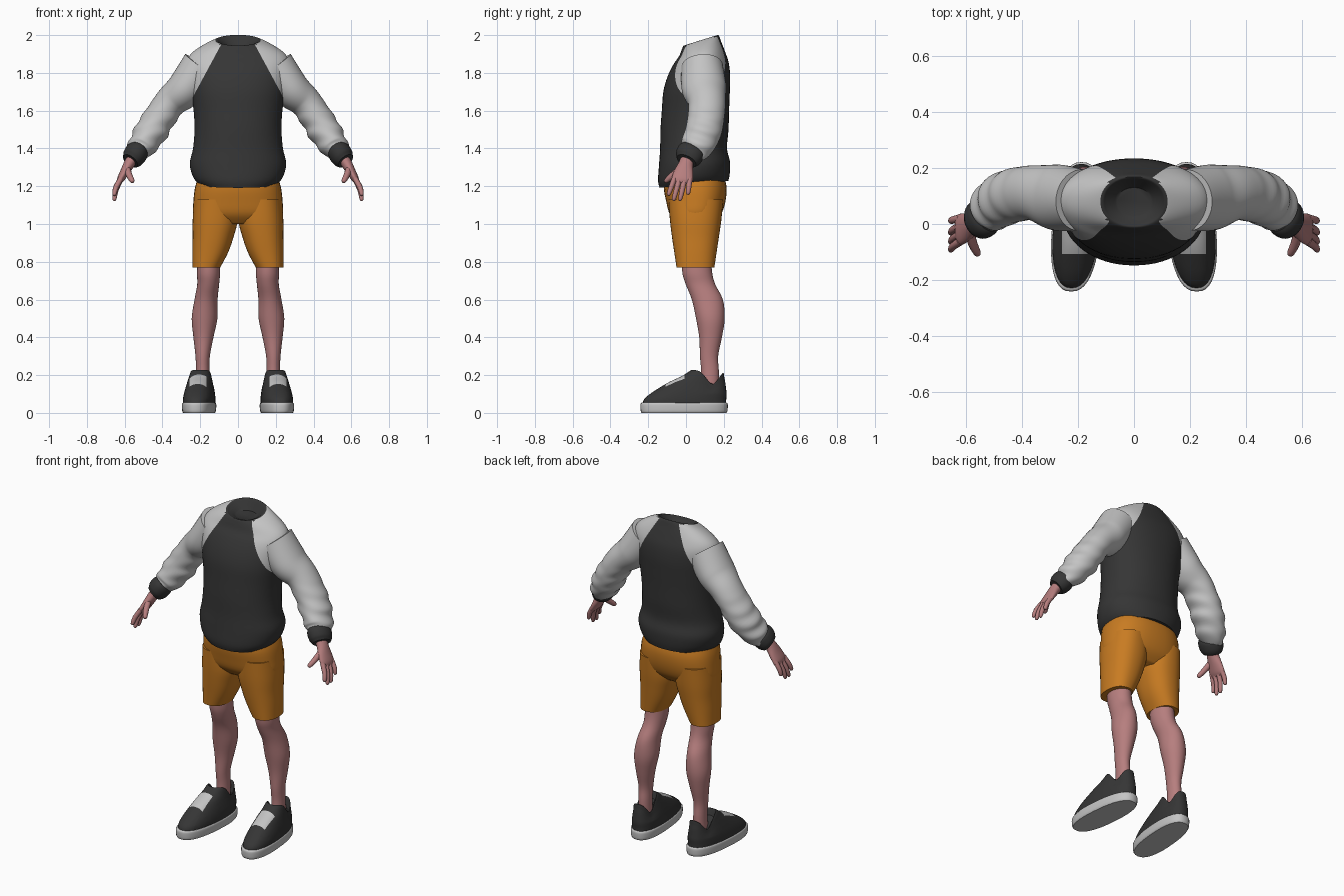
import bpy, bmesh, math
from mathutils import Vector

cube = bpy.data.objects.get("Cube")
if cube:
    bpy.data.objects.remove(cube, do_unlink=True)


def material(name, color):
    mat = bpy.data.materials.new(name)
    mat.use_nodes = True
    mat.diffuse_color = (*color, 1)
    mat.node_tree.nodes["Principled BSDF"].inputs["Base Color"].default_value = (*color, 1)
    return mat


DARK = material("charcoal", (.036, .036, .036))
LIGHT = material("light grey", (.55, .55, .55))
ORANGE = material("orange", (.58, .2, .016))
SKIN = material("skin", (.47, .21, .21))


def spline(rings, steps):
    """Smooth interpolation between ring descriptions."""
    out = []
    last = len(rings) - 1
    for i in range(last):
        a, b = rings[max(i - 1, 0)], rings[i]
        c, d = rings[i + 1], rings[min(i + 2, last)]
        for k in range(steps):
            t = k / steps
            out.append([q + t * (r - p) / 2 + t * t * (p - 2.5 * q + 2 * r - s / 2)
                        + t ** 3 * (1.5 * (q - r) + (s - p) / 2)
                        for p, q, r, s in zip(a, b, c, d)])
    out.append(list(rings[last]))
    return out


def loft(name, rings, mats, follow=False, steps=4, sides=40, power=2.0,
         warp=None, cuts=(), rule=None, mirror=True):
    """Skin rings (x, y, z, x radius, y radius, tilt) into one closed part."""
    rings = spline([tuple(r) + (0,) * (6 - len(r)) for r in rings], steps)
    centers = [Vector(r[:3]) for r in rings]
    bm = bmesh.new()
    loops = []
    for i, ring in enumerate(rings):
        rx, ry, tilt = ring[3:]
        n = Vector((0, 0, 1))
        if follow:
            n = (centers[min(i + 1, len(rings) - 1)] - centers[max(i - 1, 0)]).normalized()
        u = (Vector((0, 1, 0)) - n * n.y).normalized()
        v = u.cross(n)
        loop = []
        for k in range(sides):
            ang = math.tau * k / sides
            c, s = math.cos(ang), math.sin(ang)
            c = math.copysign(abs(c) ** (2 / power), c) * rx
            s = math.copysign(abs(s) ** (2 / power), s) * ry
            p = centers[i] + v * c + u * s + Vector((0, 0, tilt * s))
            loop.append(bm.verts.new(warp(p) if warp else p))
        loops.append(loop)
    for a, b in zip(loops, loops[1:]):
        for k in range(sides):
            j = (k + 1) % sides
            bm.faces.new((a[k], a[j], b[j], b[k]))
    bm.faces.new(loops[0])
    bm.faces.new(loops[-1])
    bmesh.ops.recalc_face_normals(bm, faces=bm.faces)
    for co, no in cuts:
        bmesh.ops.bisect_plane(bm, geom=bm.verts[:] + bm.edges[:] + bm.faces[:],
                               plane_co=co, plane_no=no)
    if rule:
        bm.normal_update()
        for f in bm.faces:
            f.material_index = int(rule(f.calc_center_median(), f.normal))
    mesh = bpy.data.meshes.new(name)
    bm.to_mesh(mesh)
    bm.free()
    for m in mats:
        mesh.materials.append(m)
    obj = bpy.data.objects.new(name, mesh)
    bpy.context.collection.objects.link(obj)
    bpy.ops.object.select_all(action='DESELECT')
    obj.select_set(True)
    bpy.context.view_layer.objects.active = obj
    bpy.ops.object.shade_smooth_by_angle(angle=math.radians(45))
    if mirror:
        obj.modifiers.new("Mirror", 'MIRROR')
    return obj


# Sweater body, with slanted shoulder seams and a hollow collar
SLOPE, SEAM = .54, 1.142


def is_shoulder(c, n):
    in_collar = (c.x / .125) ** 2 + ((c.y - .08) / .1) ** 2 < 1
    return abs(c.x) + SLOPE * c.z > SEAM and not in_collar


loft("sweater_body", [
    (0, .042, 1.21, .205, .182, .1), (0, .042, 1.25, .238, .19, .1),
    (0, .045, 1.32, .255, .188, .05), (0, .04, 1.4, .238, .177),
    (0, .045, 1.5, .23, .18), (0, .05, 1.6, .235, .178),
    (0, .056, 1.7, .25, .176), (0, .068, 1.78, .262, .166),
    (0, .08, 1.85, .272, .146, .03), (0, .085, 1.9, .25, .122, .1),
    (0, .082, 1.945, .185, .104, .2), (0, .08, 1.972, .12, .092, .3),
    (0, .08, 1.965, .1, .078, .3), (0, .08, 1.935, .06, .05, .1)],
    [DARK, LIGHT], sides=64, power=2.15, mirror=False, rule=is_shoulder,
    cuts=[((side * SEAM, 0, 0), (side, 0, SLOPE)) for side in (1, -1)])


# Sleeves with soft folds towards the cuff
def folds(p):
    fade = min(max((1.66 - p.z) / .15, 0), 1)
    p.x += .006 * fade * math.sin(p.z * 75 + p.y * 22)
    return p


loft("sleeve", [
    (.19, .085, 1.835, .11, .11), (.275, .095, 1.72, .1, .118),
    (.35, .11, 1.652, .086, .1), (.402, .108, 1.583, .083, .097),
    (.46, .092, 1.49, .086, .096), (.513, .055, 1.41, .071, .087),
    (.537, .027, 1.378, .052, .066)],
    [LIGHT], follow=True, steps=8, warp=folds)
loft("cuff", [
    (.527, .034, 1.392, .054, .068), (.537, .025, 1.378, .062, .075),
    (.556, .012, 1.35, .059, .07), (.57, .002, 1.333, .046, .056)],
    [DARK], follow=True)

# Hands
loft("palm", [
    (.55, .015, 1.36, .03, .038), (.575, 0, 1.32, .029, .038),
    (.6, -.012, 1.275, .024, .051), (.622, -.02, 1.235, .019, .056),
    (.63, -.022, 1.215, .01, .046)], [SKIN], follow=True, sides=24)


def finger(name, base, tip, radius, bend):
    base, tip = Vector(base), Vector(tip)
    rings = []
    for t, scale in ((0, 1), (.5, .95), (.85, .8), (.97, .55), (1, .15)):
        p = base.lerp(tip, t) + Vector((bend * math.sin(t * math.pi), 0, 0))
        rings.append((*p, radius * scale, radius * scale))
    loft(name, rings, [SKIN], follow=True, steps=2, sides=12)


for label, y, reach, drop in (("index", -.062, -.095, 1.15), ("middle", -.035, -.067, 1.122),
                              ("ring", -.007, -.033, 1.122), ("little", .02, .01, 1.155)):
    finger(label + "_finger", (.62, y, 1.24), (.655, reach, drop), .0145, .008)
finger("thumb", (.588, -.03, 1.295), (.556, -.112, 1.222), .0175, .004)

# Shorts
loft("shorts_hips", [
    (0, .045, 1.27, .2, .15), (0, .048, 1.2, .226, .166),
    (0, .052, 1.12, .236, .157), (0, .05, 1.05, .236, .135),
    (0, .05, 1.0, .2, .09)], [ORANGE], power=2.4, mirror=False)
loft("shorts_leg", [
    (.12, .052, 1.13, .112, .145), (.121, .051, 1.02, .119, .136),
    (.132, .05, .93, .108, .124), (.147, .05, .85, .095, .112),
    (.168, .05, .77, .074, .1)], [ORANGE], power=2.3)

# Legs
loft("leg", [
    (.155, .055, .82, .058, .078), (.156, .06, .74, .061, .079),
    (.158, .077, .68, .058, .078), (.169, .113, .6, .061, .082),
    (.177, .129, .5, .068, .076), (.183, .13, .4, .053, .06),
    (.187, .122, .3, .038, .048), (.187, .127, .22, .036, .047),
    (.188, .125, .12, .038, .048)], [SKIN])


# Shoes, turned slightly outwards, with a dipped ankle opening and lace panel
def shape_shoe(p):
    p.x -= .08 * p.y
    rise = min(max((p.z - .1) / .12, 0), 1)
    p.z -= .075 * rise * math.exp(-((p.y - .14) / .045) ** 2)
    return p


def is_lace(c, n):
    return abs(c.x - .212) < .045 and -.108 < c.y < -.008 and n.z > .2


loft("shoe_upper", [
    (.205, -.009, .04, .082, .222), (.205, -.005, .07, .083, .218),
    (.205, .012, .1, .08, .203), (.205, .033, .13, .074, .179),
    (.205, .061, .165, .066, .147), (.205, .091, .195, .06, .112),
    (.205, .112, .225, .055, .087), (.205, .112, .222, .049, .078),
    (.205, .112, .19, .042, .065)],
    [DARK, LIGHT], power=2.35, warp=shape_shoe, rule=is_lace,
    cuts=[((.167, 0, 0), (1, 0, 0)), ((.257, 0, 0), (1, 0, 0)),
          ((0, -.108, 0), (0, 1, 0)), ((0, -.008, 0), (0, 1, 0))])
loft("shoe_sole", [
    (.205, -.01, 0, .081, .225), (.205, -.01, .012, .086, .23),
    (.205, -.01, .045, .087, .231), (.205, -.01, .054, .082, .225)],
    [LIGHT], power=2.45, warp=shape_shoe)
